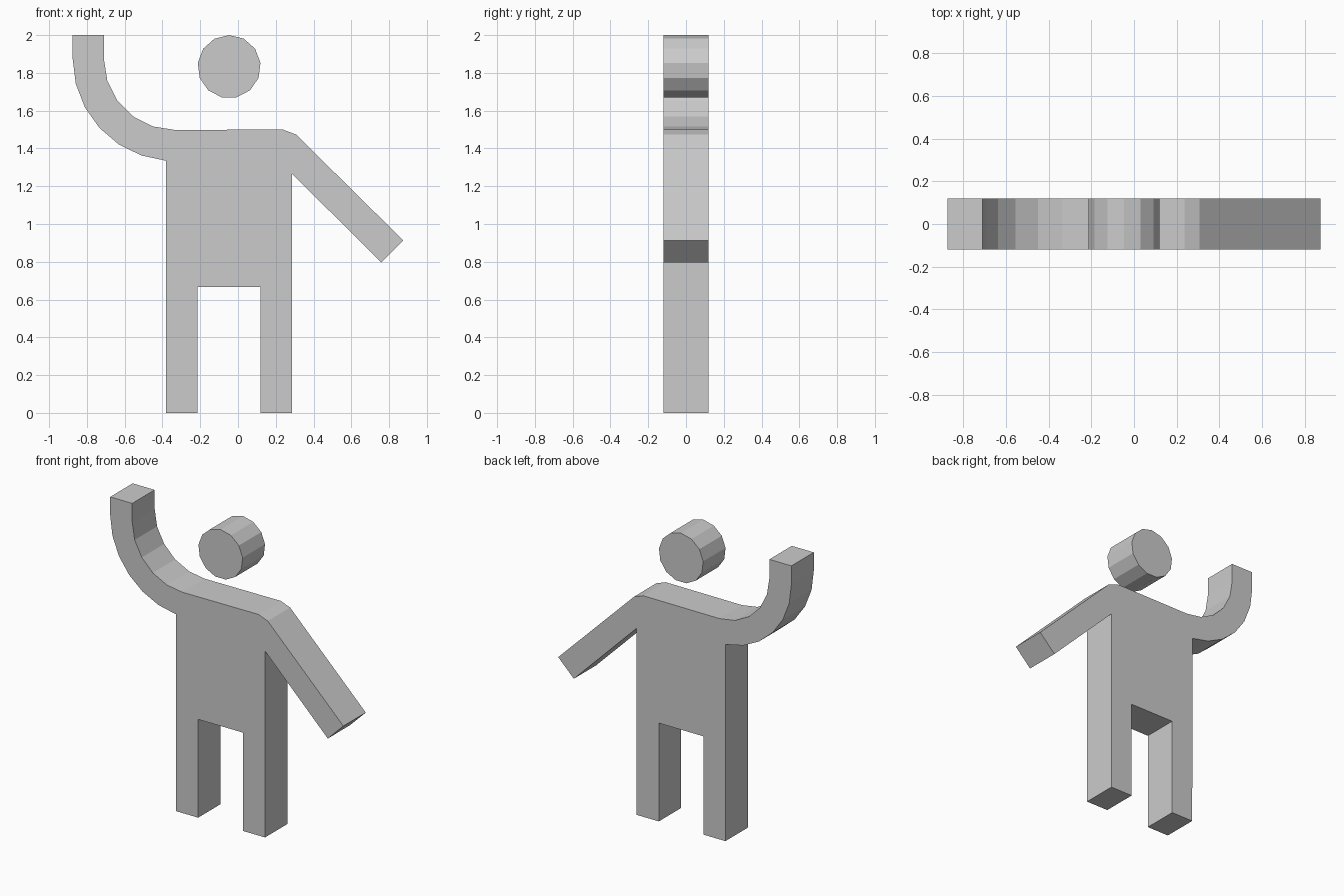
import bpy, bmesh
from math import sin, cos, radians, tau

if "Cube" in bpy.data.objects:
    bpy.data.objects.remove(bpy.data.objects["Cube"])

HALF_DEPTH = 0.12


def arc(cx, cz, r, start, end, steps):
    """Points on an arc in the x-z plane, angles in degrees."""
    angles = [radians(start + (end - start) * i / steps) for i in range(steps + 1)]
    return [(cx + r * cos(a), cz + r * sin(a)) for a in angles]


def slab(name, outline):
    """Extrude a closed x-z outline evenly to the front and back."""
    bm = bmesh.new()
    face = bm.faces.new([bm.verts.new((x, -HALF_DEPTH, z)) for x, z in outline])
    result = bmesh.ops.extrude_face_region(bm, geom=[face], use_keep_orig=True)
    moved = [v for v in result["geom"] if isinstance(v, bmesh.types.BMVert)]
    bmesh.ops.translate(bm, verts=moved, vec=(0, 2 * HALF_DEPTH, 0))
    bmesh.ops.recalc_face_normals(bm, faces=bm.faces)
    mesh = bpy.data.meshes.new(name)
    bm.to_mesh(mesh)
    bm.free()
    obj = bpy.data.objects.new(name, mesh)
    bpy.context.collection.objects.link(obj)
    return obj


# Body: legs, torso, raised curved arm and lowered straight arm in one outline
elbow = (-0.335, 1.873)
body = [(-0.38, 0), (-0.215, 0), (-0.215, 0.667), (0.12, 0.667), (0.12, 0), (0.287, 0)]
body += [(0.287, 1.265), (0.758, 0.797), (0.875, 0.913)]       # lowered arm
body += [(0.307, 1.474), (0.237, 1.5)]                         # shoulder
body += arc(*elbow, 0.375, 270, 180, 5)                        # inside of raised arm
body += [(-0.71, 2), (-0.875, 2)]                              # hand end
body += arc(*elbow, 0.54, 180, 265, 6)                         # outside of raised arm
slab("body", body)

# Head: floating faceted disc with a corner at the top
SIDES = 13
head = [(-0.047 + 0.167 * sin(tau * i / SIDES), 1.833 + 0.167 * cos(tau * i / SIDES))
        for i in range(SIDES)]
slab("head", head)
